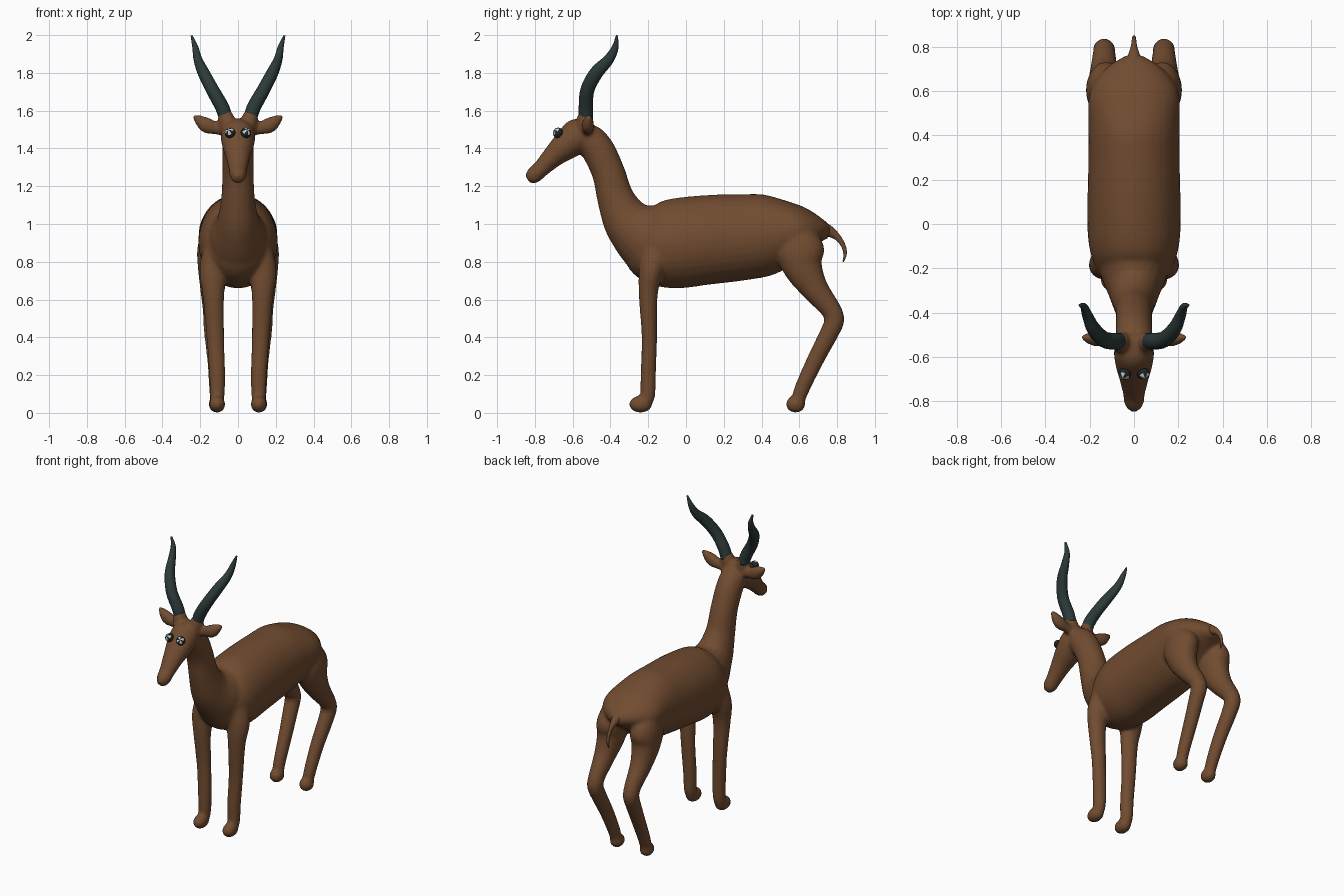
import bpy, bmesh, math
from mathutils import Vector, Matrix

cube = bpy.data.objects.get("Cube")
if cube:
    bpy.data.objects.remove(cube, do_unlink=True)


def material(name, r, g, b):
    m = bpy.data.materials.new(name)
    m.use_nodes = True
    m.diffuse_color = (r, g, b, 1)
    m.node_tree.nodes["Principled BSDF"].inputs["Base Color"].default_value = (r, g, b, 1)
    return m


BROWN = material("brown hide", 0.165, 0.072, 0.030)
HORN = material("dark horn", 0.026, 0.042, 0.042)
DARK = material("eye dark", 0.015, 0.018, 0.018)
LIGHT = material("eye light", 0.55, 0.6, 0.6)


def spline(rows, steps):
    """Catmull-Rom interpolation through rows of numbers."""
    pts = [Vector(r) for r in rows]
    pts = [2 * pts[0] - pts[1]] + pts + [2 * pts[-1] - pts[-2]]
    out = []
    for a, b, c, d in zip(pts, pts[1:], pts[2:], pts[3:]):
        for k in range(steps):
            t = k / steps
            out.append(b + (c - a) * (t / 2) + (2 * a - 5 * b + 4 * c - d) * (t * t / 2)
                       + (3 * b - a - 3 * c + d) * (t ** 3 / 2))
    return out + [pts[-2]]


def loft(bm, rows, side=(1, 0, 0), flip=1, steps=5, n=20):
    """Elliptical tube; each row is x, y, z, side radius, cross radius."""
    rows = spline(rows, steps)
    centres = [Vector((r[0] * flip, r[1], r[2])) for r in rows]
    rings = []
    for i, (c, r) in enumerate(zip(centres, rows)):
        t = (centres[min(i + 1, len(rows) - 1)] - centres[max(i - 1, 0)]).normalized()
        u = Vector(side)
        u = (u - t * u.dot(t)).normalized()
        v = t.cross(u)
        rings.append([bm.verts.new(c + u * max(r[3], .002) * math.cos(a) + v * max(r[4], .002) * math.sin(a))
                      for a in (2 * math.pi * k / n for k in range(n))])
    faces = [bm.faces.new((p[k], p[(k + 1) % n], q[(k + 1) % n], q[k]))
             for p, q in zip(rings, rings[1:]) for k in range(n)]
    faces += [bm.faces.new(rings[0][::-1]), bm.faces.new(rings[-1])]
    bmesh.ops.recalc_face_normals(bm, faces=faces)


def ellipsoid(bm, centre, radii):
    bmesh.ops.create_uvsphere(bm, u_segments=20, v_segments=12, radius=1,
                              matrix=Matrix.Translation(centre) @ Matrix.Diagonal((*radii, 1)))


def finish(bm, name, *mats):
    me = bpy.data.meshes.new(name)
    bm.to_mesh(me)
    bm.free()
    ob = bpy.data.objects.new(name, me)
    bpy.context.collection.objects.link(ob)
    for m in mats:
        me.materials.append(m)
    for p in me.polygons:
        p.use_smooth = True
    return ob


hide = bmesh.new()

# Trunk
loft(hide, [(0, y, z, w, h) for y, z, w, h in (
    (-.30, .93, .09, .11), (-.20, .90, .17, .20), (-.08, .895, .206, .236),
    (.1, .915, .21, .237), (.3, .93, .206, .228), (.45, .945, .206, .21),
    (.6, .965, .20, .14), (.7, .965, .13, .075), (.76, .955, .04, .03))], n=32)

# Neck
loft(hide, [(0, y, z, w, h) for y, z, w, h in (
    (-.12, .89, .12, .13), (-.2, .93, .155, .185), (-.305, 1.01, .115, .135),
    (-.37, 1.13, .09, .1), (-.41, 1.27, .083, .088), (-.465, 1.39, .083, .088),
    (-.52, 1.46, .08, .08), (-.55, 1.5, .05, .05))])

# Head
loft(hide, [(0, y, z, w, h) for y, z, w, h in (
    (-.49, 1.52, .04, .04), (-.56, 1.475, .088, .092), (-.63, 1.42, .085, .08),
    (-.70, 1.36, .066, .06), (-.765, 1.295, .05, .046), (-.81, 1.255, .043, .044),
    (-.838, 1.234, .022, .024))])

for s in (1, -1):
    # Horn bosses and ears
    loft(hide, [(.045, -.54, 1.5, .05, .05), (.06, -.535, 1.55, .045, .045),
                (.072, -.53, 1.592, .036, .036)], flip=s)
    loft(hide, [(.05, -.525, 1.5, .03, .035), (.11, -.52, 1.505, .028, .032),
                (.165, -.52, 1.522, .034, .042), (.21, -.515, 1.553, .023, .027),
                (.242, -.51, 1.576, .004, .005)], side=(0, 1, 0), flip=s)
    # Front leg
    loft(hide, [(.11, -.15, .88, .07, .09), (.13, -.185, .75, .075, .066),
                (.13, -.2, .62, .057, .050), (.12, -.194, .4, .047, .041),
                (.11, -.2, .2, .043, .041), (.11, -.203, .09, .039, .039),
                (.11, -.215, .045, .034, .03)], flip=s)
    ellipsoid(hide, (.11 * s, -.24, .046), (.043, .062, .046))
    # Hind leg
    loft(hide, [(.11, .57, 1.0, .07, .07), (.125, .60, .87, .09, .13),
                (.13, .62, .77, .083, .105), (.135, .68, .66, .066, .074),
                (.135, .765, .55, .052, .055), (.135, .785, .49, .05, .053),
                (.132, .757, .42, .047, .05), (.12, .68, .27, .042, .045),
                (.115, .615, .13, .038, .041), (.112, .59, .055, .036, .035)], flip=s)
    ellipsoid(hide, (.112 * s, .58, .046), (.044, .052, .046))

# Fuse the parts into one smooth skin
body = finish(hide, "body", BROWN)
remesh = body.modifiers.new("fuse", "REMESH")
remesh.mode = "VOXEL"
remesh.voxel_size = 0.011
remesh.use_smooth_shade = True
relax = body.modifiers.new("relax", "SMOOTH")
relax.factor = 0.5
relax.iterations = 6
bpy.context.view_layer.objects.active = body
body.select_set(True)
for m in ("fuse", "relax"):
    bpy.ops.object.modifier_apply(modifier=m)

# Tail
bm = bmesh.new()
loft(bm, [(0, .69, .985, .06, .045), (0, .75, .965, .032, .032), (0, .80, .932, .015, .018),
          (0, .833, .885, .01, .012), (0, .842, .84, .008, .009), (0, .832, .80, .003, .003)])
finish(bm, "tail", BROWN)

for s, label in ((1, "left"), (-1, "right")):
    # Horn
    bm = bmesh.new()
    loft(bm, [(.065, -.53, 1.56, .036, .037), (.085, -.53, 1.62, .037, .038),
              (.135, -.522, 1.71, .035, .037), (.182, -.475, 1.80, .031, .036),
              (.212, -.41, 1.87, .023, .028), (.226, -.375, 1.935, .016, .018),
              (.246, -.366, 1.998, .005, .005)], flip=s)
    finish(bm, label + "_horn", HORN)

    # Eye with a light cross on its outer cap
    bm = bmesh.new()
    bmesh.ops.create_uvsphere(bm, u_segments=16, v_segments=12, radius=.028)
    for f in bm.faces:
        c = f.calc_center_median()
        sector = int((math.atan2(c.y, c.x) % math.tau) / (math.tau / 16))
        f.material_index = int(c.z > .015 and sector % 4 < 2)
    look = Vector((.3 * s, -.75, .6)).to_track_quat("Z", "Y").to_matrix().to_4x4()
    bm.transform(Matrix.Translation((.042 * s, -.677, 1.482)) @ look)
    finish(bm, label + "_eye", DARK, LIGHT)
